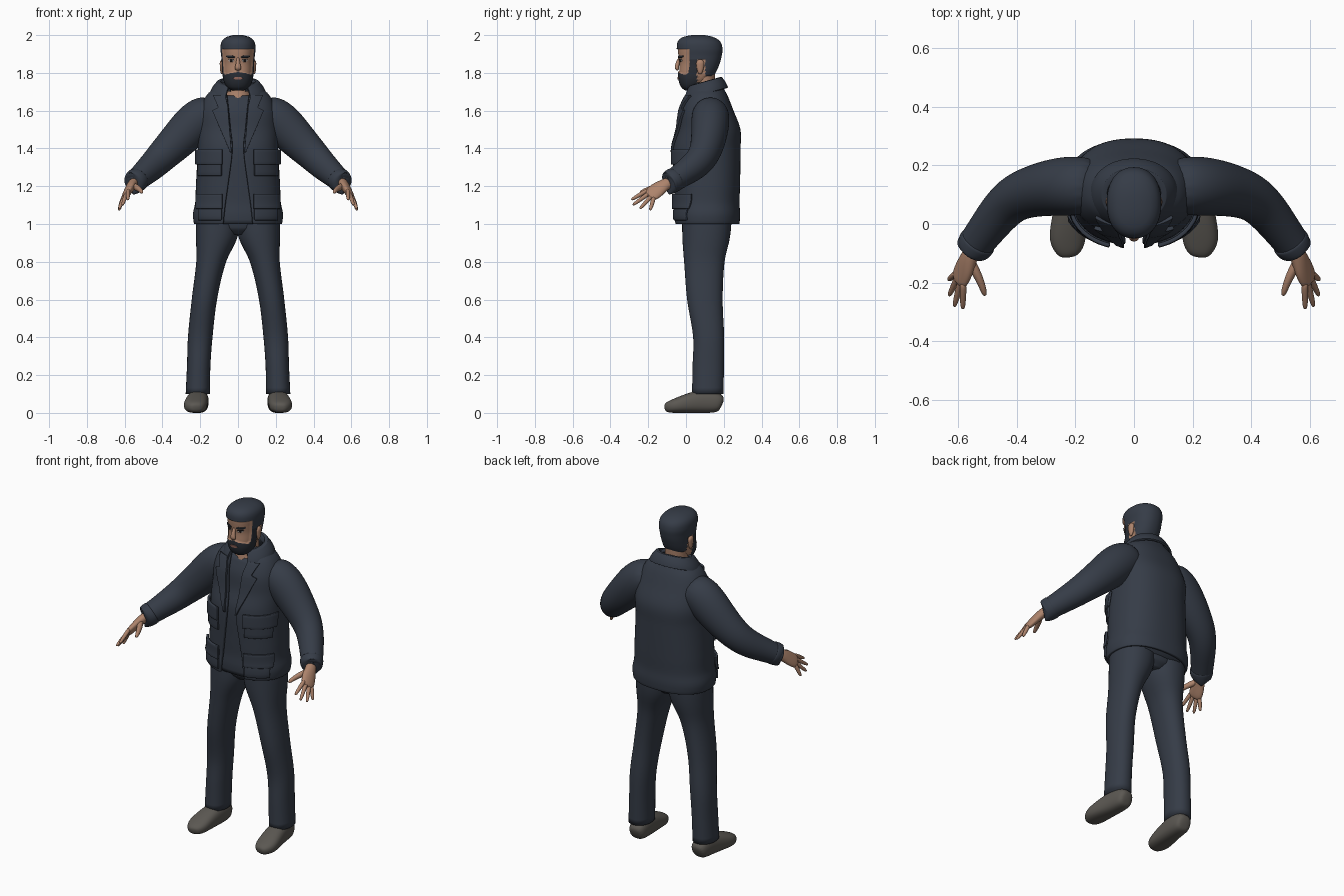
import bpy, bmesh
from math import sin, cos, asin, pi
from mathutils import Vector

cube = bpy.data.objects.get("Cube")
if cube:
    bpy.data.objects.remove(cube)


def material(name, rgb):
    m = bpy.data.materials.new(name)
    m.use_nodes = True
    m.diffuse_color = (*rgb, 1)
    bsdf = next(n for n in m.node_tree.nodes if n.type == 'BSDF_PRINCIPLED')
    bsdf.inputs["Base Color"].default_value = (*rgb, 1)
    return m


NAVY = material("navy_cloth", (.036, .045, .063))
SKIN = material("skin", (.42, .23, .15))
SHOE = material("shoe_grey", (.105, .097, .085))
BEARD = material("dark_hair", (.022, .027, .036))
WHITE = material("eye_white", (.5, .47, .44))
BLACK = material("eye_dark", (.012, .010, .010))
LIP = material("lip", (.30, .14, .11))


def build(name, rows, mats, closed=True, cap=True, paint=None,
          mirror=False, solid=0, subsurf=0):
    """Skin a list of point rows into one smooth mesh object."""
    bm = bmesh.new()
    grid = [[bm.verts.new(p) for p in row] for row in rows]
    n = len(rows[0])
    for a, b in zip(grid, grid[1:]):
        for i in range(n if closed else n - 1):
            j = (i + 1) % n
            bm.faces.new((a[i], a[j], b[j], b[i]))
    if closed and cap:
        bm.faces.new(grid[0][::-1])
        bm.faces.new(grid[-1])
    bmesh.ops.recalc_face_normals(bm, faces=bm.faces)
    bm.normal_update()
    if paint:
        paint(bm)
    for f in bm.faces:
        f.smooth = True
    me = bpy.data.meshes.new(name)
    bm.to_mesh(me)
    bm.free()
    for m in mats:
        me.materials.append(m)
    ob = bpy.data.objects.new(name, me)
    bpy.context.collection.objects.link(ob)
    if solid:
        s = ob.modifiers.new("thickness", 'SOLIDIFY')
        s.thickness, s.offset = solid, 0
        b = ob.modifiers.new("soft_edge", 'BEVEL')
        b.width, b.segments = solid * .25, 2
    if subsurf:
        ob.modifiers.new("smooth", 'SUBSURF').levels = subsurf
        ob.modifiers["smooth"].render_levels = subsurf
    if mirror:
        ob.modifiers.new("mirror", 'MIRROR')
    return ob


def at(rings, z):
    """Smoothly interpolate ring parameters (z first) at a height."""
    i = max(k for k in range(len(rings) - 1) if k == 0 or rings[k][0] <= z)
    r0, r1 = rings[i], rings[i + 1]
    h = r1[0] - r0[0]
    t = (z - r0[0]) / h

    def slope(k, c):
        a, b = rings[max(k - 1, 0)], rings[min(k + 1, len(rings) - 1)]
        return (b[c] - a[c]) / (b[0] - a[0])
    return [r0[c] * (1 + 2 * t) * (1 - t) ** 2 + r1[c] * t * t * (3 - 2 * t)
            + h * (slope(i, c) * t * (1 - t) ** 2 + slope(i + 1, c) * t * t * (t - 1))
            for c in range(1, len(r0))]


def spow(v, p):
    return abs(v) ** p * (1 if v >= 0 else -1)


def point(par, z, t, p, off=0):
    cx, cy, rx, ry = par[:4]
    return Vector((cx + (rx + off) * spow(sin(t), p), cy - (ry + off) * spow(cos(t), p), z))


def loft(name, rings, mats, p=.85, n=40, steps=30, off=0, gap=False, **kw):
    """Stack of rounded rings; gap leaves the front open."""
    rows = []
    for k in range(steps + 1):
        z = rings[0][0] + (rings[-1][0] - rings[0][0]) * k / steps
        par = at(rings, z)
        t0 = asin(min(1, par[4] / par[2]) ** (1 / p)) if gap else 0
        m = n if gap else n - 1
        span = (2 * pi - 2 * t0) / n
        rows.append([point(par, z, t0 + span * i, p, off) for i in range(m + 1)])
    return build(name, rows, mats, closed=not gap, **kw)


def patch(name, rings, outline, mat, off, thick, p=.85, mirror=True, sub=5):
    """Thin plate hugging the front of a loft; outline rows are (z, x from, x to)."""
    rows = []
    for a, b in zip(outline, outline[1:]):
        for k in range(sub + 1):
            if k == 0 and rows:
                continue
            z, xa, xb = (u + (v - u) * k / sub for u, v in zip(a, b))
            par = at(rings, z)
            row = []
            for i in range(9):
                x = xa + (xb - xa) * i / 8
                t = asin(spow(max(-1, min(1, x / par[2])), 1 / p))
                row.append(point(par, z, t, p, off))
            rows.append(row)
    return build(name, rows, [mat], closed=False, solid=thick, mirror=mirror)


def tube(name, pts, mat, ref=(0, 0, 1), n=12, p=1, mirror=True):
    """Limb through (x, y, z, width radius, thickness radius) points."""
    rows = []
    for i, q in enumerate(pts):
        d = (Vector(pts[min(i + 1, len(pts) - 1)][:3]) - Vector(pts[max(i - 1, 0)][:3])).normalized()
        w = Vector(ref)
        w = (w - d * w.dot(d)).normalized()
        s = d.cross(w)
        rows.append([Vector(q[:3]) + w * q[3] * 1.04 * spow(cos(a), p) + s * q[4] * 1.04 * spow(sin(a), p)
                     for a in (2 * pi * k / n for k in range(n))])
    return build(name, rows, [mat], mirror=mirror, subsurf=2)


# Jacket: open-fronted shell; rings are (z, cx, cy, rx, ry, opening)
torso = [(1.0, 0, .11, .232, .172, .08), (1.05, 0, .11, .238, .176, .075),
         (1.11, 0, .11, .226, .172, .068), (1.2, 0, .11, .222, .175, .055),
         (1.4, 0, .11, .212, .178, .03), (1.5, 0, .122, .212, .165, .04),
         (1.6, 0, .11, .2, .14, .05), (1.68, 0, .11, .165, .108, .06),
         (1.72, 0, .11, .115, .085, .065), (1.745, 0, .11, .092, .075, .065)]
loft("jacket_body", torso, [NAVY], n=64, steps=40, off=-.008, gap=True, solid=.018)
shirt = [(z, cx, cy, rx - .02, ry - .024) for z, cx, cy, rx, ry, g in torso if z < 1.7]
loft("shirt", shirt, [NAVY])
patch("lapel", torso, [(1.38, .033, .04), (1.6, .05, .13), (1.615, .05, .1), (1.68, .064, .125)],
      NAVY, .007, .014)
for label, top in (("chest", 1.395), ("hip", 1.16)):
    patch(label + "_pocket", torso, [(top - .14, .085, .205), (top - .02, .085, .205)], NAVY, .004, .014)
    patch(label + "_pocket_flap", torso, [(top - .08, .078, .21), (top, .078, .21)], NAVY, .012, .014)

# Collar: folded band, dropping toward the front
collar = []
for z, rx, ry in ((1.688, .145, .118), (1.72, .13, .104), (1.748, .108, .088),
                  (1.75, .095, .08), (1.72, .086, .074)):
    row = [point((0, .1, rx, ry), z, .45 + (2 * pi - .9) * k / 40, .95) for k in range(41)]
    for v in row:
        v.z += .28 * (v.y - .1)
    collar.append(row)
build("collar", collar, [NAVY], closed=False, solid=.012)

# Sleeves and cuffs
tube("sleeve", [(.11, .13, 1.605, .085, .085), (.19, .13, 1.57, .108, .10), (.25, .128, 1.515, .108, .098),
                (.32, .118, 1.44, .098, .09), (.40, .095, 1.362, .085, .08), (.45, .05, 1.31, .077, .072),
                (.50, -.015, 1.265, .066, .064), (.545, -.075, 1.225, .058, .058),
                (.552, -.088, 1.219, .058, .058), (.554, -.091, 1.217, .05, .05)], NAVY, n=16)
tube("cuff", [(.528, -.055, 1.24, .06, .06), (.53, -.058, 1.238, .064, .064), (.558, -.096, 1.214, .062, .06),
              (.56, -.099, 1.212, .058, .056), (.558, -.096, 1.214, .03, .03)], NAVY, n=16)

# Hands
across = Vector((.44, .66, -.61))
knuckle = Vector((.597, -.195, 1.15))
tube("palm", [(.545, -.08, 1.225, .03, .026), (.56, -.11, 1.21, .032, .026), (.574, -.145, 1.187, .043, .023),
              (.588, -.175, 1.163, .045, .02), (.6, -.202, 1.145, .038, .015)], SKIN, ref=across)
fingers = {"index": (-.034, (.583, -.29, 1.128)), "middle": (-.012, (.612, -.282, 1.1)),
           "ring": (.012, (.63, -.245, 1.08)), "little": (.033, (.631, -.19, 1.072))}
for label, (shift, tip) in fingers.items():
    base, tip = knuckle + across * shift, Vector(tip)
    pts = []
    for f, r in ((-.25, .011), (.1, .0125), (.5, .011), (.85, .009), (1, .005)):
        pts.append((*base.lerp(tip, f), r, r))
    tube(label + "_finger", pts, SKIN, ref=across, n=8)
tube("thumb", [(.56, -.12, 1.205, .016, .016), (.54, -.16, 1.195, .019, .017), (.523, -.195, 1.185, .015, .014),
               (.511, -.23, 1.172, .012, .011), (.507, -.245, 1.165, .006, .006)], SKIN, n=8)

# Trousers
leg = [(.1, .213, .115, .064, .083), (.25, .208, .118, .062, .083), (.4, .2, .12, .065, .082),
       (.6, .178, .1, .067, .094), (.8, .142, .097, .079, .107), (.92, .114, .106, .108, .125),
       (1.0, .107, .11, .115, .13), (1.1, .105, .11, .11, .13)]
loft("trouser_leg", leg, [NAVY], p=.92, mirror=True)
loft("trouser_seat", [(.945, 0, .11, .06, .085), (.98, 0, .11, .14, .115), (1.1, 0, .11, .2, .13)], [NAVY])

# Shoes
tube("shoe", [(.205, .193, .045, .03, .03), (.206, .175, .055, .05, .053), (.21, .09, .064, .054, .064),
              (.222, 0, .049, .06, .049), (.228, -.06, .037, .062, .037), (.221, -.1, .029, .042, .028),
              (.219, -.113, .026, .02, .014)], SHOE, ref=(1, 0, 0), n=16, p=.8)

# Head with hair and beard raised from the skin; rings from (z, front, back, half width)
head = [(z, 0, (a + b) / 2, w, (b - a) / 2) for z, a, b, w in
        ((1.712, -.002, .05, .028), (1.727, -.02, .08, .052), (1.76, -.033, .12, .07),
         (1.8, -.036, .15, .077), (1.85, -.034, .172, .08), (1.89, -.04, .183, .083),
         (1.93, -.043, .187, .087), (1.965, -.037, .174, .08), (1.985, -.012, .14, .057),
         (1.994, .03, .1, .025))]


def paint_head(bm):
    raised = set()
    for f in bm.faces:
        x, y, z = f.calc_center_median()
        hair = z > 1.928 or (y > .022 and z > 1.872) or (y > .1 and z > 1.785)
        beard = (y < .058 and z < 1.806 - .25 * abs(x) + 2 * max(0, y - .005)) or (.02 < y < .05 and z > 1.8)
        f.material_index = 1 if hair else 2 if beard else 0
        if hair or beard:
            raised.update(f.verts)
    for v in raised:
        v.co += v.normal * .006


loft("head", head, [SKIN, NAVY, BEARD], p=.9, n=72, steps=72, paint=paint_head)
loft("neck", [(1.64, 0, .085, .075, .07), (1.7, 0, .088, .064, .062), (1.82, 0, .095, .062, .06)], [SKIN], p=1)

# Face details
tube("nose", [(0, -.03, 1.885, .007, .006), (0, -.04, 1.865, .009, .009), (0, -.047, 1.84, .013, .012),
              (0, -.05, 1.826, .018, .012), (0, -.04, 1.814, .014, .008)], SKIN, ref=(1, 0, 0), mirror=False)
face = dict(p=.9, sub=3)
patch("eyebrow", head, [(1.88, .016, .05), (1.886, .016, .06), (1.892, .03, .058)], BEARD, .003, .005, **face)
patch("eye", head, [(1.859, .026, .042), (1.865, .019, .05), (1.871, .026, .044)], WHITE, .002, .003, **face)
patch("iris", head, [(1.859, .031, .039), (1.865, .028, .042), (1.871, .031, .039)], BLACK, .0035, .003, **face)
patch("eyelid", head, [(1.87, .018, .052), (1.874, .022, .048)], BLACK, .003, .003, **face)
patch("lips", head, [(1.764, -.012, .012), (1.771, -.024, .024), (1.779, -.012, .012)],
      LIP, .008, .005, mirror=False, **face)

# Ears
ear = [(z, .084, .075, rx, ry) for z, rx, ry in
       ((1.793, .004, .006), (1.805, .009, .013), (1.835, .012, .02), (1.858, .012, .02), (1.87, .005, .008))]
loft("ear", ear, [SKIN], p=1, n=16, steps=12, mirror=True)
